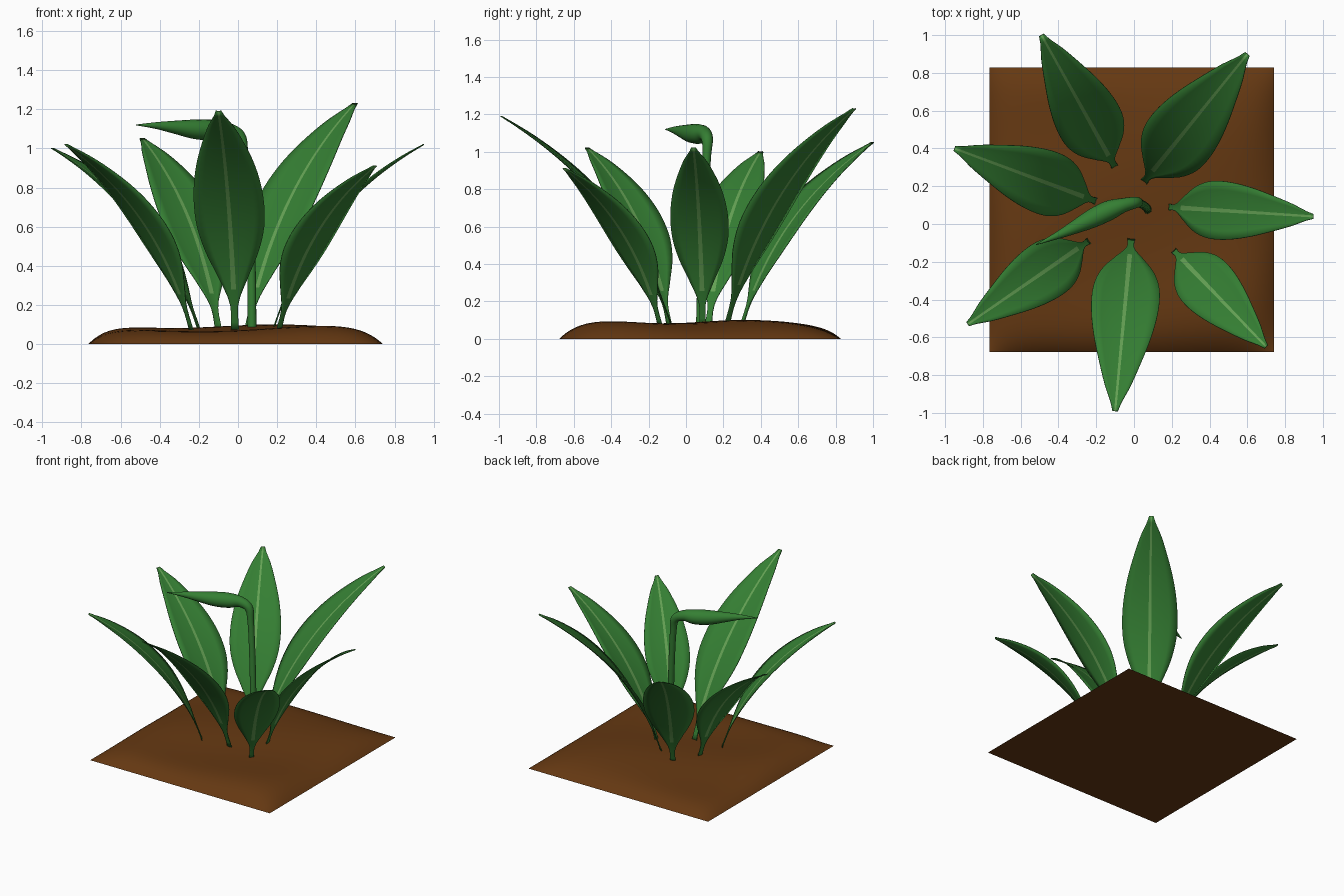
import bpy, bmesh, math
from mathutils import Vector

if "Cube" in bpy.data.objects:
    bpy.data.objects.remove(bpy.data.objects["Cube"])


def material(name, rgb):
    m = bpy.data.materials.new(name)
    m.diffuse_color = (*rgb, 1)
    m.use_nodes = True
    m.node_tree.nodes["Principled BSDF"].inputs["Base Color"].default_value = m.diffuse_color
    return m


leaf_mat = material("leaf_green", (0.035, 0.21, 0.033))
vein_mat = material("vein_green", (0.13, 0.36, 0.09))
soil_mat = material("soil_brown", (0.13, 0.04, 0.006))


def finish(name, bm, mats, angle=60):
    bmesh.ops.recalc_face_normals(bm, faces=bm.faces)
    me = bpy.data.meshes.new(name)
    bm.to_mesh(me)
    bm.free()
    for m in mats:
        me.materials.append(m)
    ob = bpy.data.objects.new(name, me)
    bpy.context.collection.objects.link(ob)
    bpy.ops.object.select_all(action='DESELECT')
    ob.select_set(True)
    bpy.context.view_layer.objects.active = ob
    bpy.ops.object.shade_smooth_by_angle(angle=math.radians(angle))
    return ob


def smooth_sample(pts, t):
    """Catmull-Rom sample through tuples, t in 0..1"""
    f = t * (len(pts) - 1)
    i = min(int(f), len(pts) - 2)
    u = f - i
    p = [pts[max(0, min(len(pts) - 1, i + k))] for k in (-1, 0, 1, 2)]
    return [0.5 * (2 * b + (c - a) * u + (2 * a - 5 * b + 4 * c - d) * u * u
                   + (3 * b - a - 3 * c + d) * u ** 3) for a, b, c, d in zip(*p)]


# Soil mound: square slab with rounded shoulders and gentle bumps
def soil():
    bm = bmesh.new()
    n, cx, cy, half = 40, -0.012, 0.075, 0.753
    grid = []
    for j in range(n + 1):
        v = math.sin((2 * j / n - 1) * math.pi / 2)
        row = []
        for i in range(n + 1):
            u = math.sin((2 * i / n - 1) * math.pi / 2)
            bump = 0.083 + 0.009 * math.sin(4 * u + 1.5 * v) + 0.009 * math.sin(5 * v - 2 * u + 0.5)
            z = bump * (1 - abs(u) ** 8) * (1 - abs(v) ** 8)
            row.append(bm.verts.new((cx + half * u, cy + half * v, z)))
        grid.append(row)
    for j in range(n):
        for i in range(n):
            bm.faces.new((grid[j][i], grid[j][i + 1], grid[j + 1][i + 1], grid[j + 1][i]))
    # flat underside
    rim = (grid[0] + [r[n] for r in grid[1:]] + grid[n][-2::-1]
           + [r[0] for r in grid[-2:0:-1]])
    bm.faces.new(rim)
    finish("soil", bm, [soil_mat])


# Leaf: arched blade on a short stalk, pale midrib strip down the middle
WIDTHS = [(0.11,), (0.12,), (0.42,), (0.75,), (0.95,), (1.0,), (0.95,), (0.82,),
          (0.62,), (0.38,), (0.08,)]


def leaf(name, base, tip, width, lift):
    b, e = Vector(base), Vector(tip)
    d = e - b
    ctrl = b + Vector((d.x * 0.25, d.y * 0.25, d.z * lift))
    side = Vector((-d.y, d.x, 0)).normalized()
    bm = bmesh.new()
    n, rows = 32, []
    for k in range(n + 1):
        t = k / n
        p = b * (1 - t) ** 2 + ctrl * 2 * t * (1 - t) + e * t * t
        tan = ((ctrl - b) * (1 - t) + (e - ctrl) * t).normalized()
        up = tan.cross(side)
        if up.z < 0:
            up = -up
        w = smooth_sample(WIDTHS, t)[0] * width / 2
        rib = min(w * 0.6, 0.014 * (1 - 0.6 * t))
        row = []
        for s in (-w, -w * 0.7, -w * 0.4 - rib * 0.4, -rib, 0, rib,
                  w * 0.4 + rib * 0.4, w * 0.7, w):
            cup = 0.12 * w * (s / w) ** 2
            row.append(bm.verts.new(p + side * s + up * cup))
        rows.append(row)
    for k in range(n):
        for i in range(8):
            f = bm.faces.new((rows[k][i], rows[k][i + 1], rows[k + 1][i + 1], rows[k + 1][i]))
            f.material_index = 1 if i in (3, 4) and k > 4 else 0
    ob = finish(name, bm, [leaf_mat, vein_mat])
    mod = ob.modifiers.new("thickness", 'SOLIDIFY')
    mod.thickness = 0.005
    mod.offset = 0


# Flower bud: round stem bending over into a swollen pointed spathe
def bud():
    path = [(0.072, 0.075, 0.05, 0.022), (0.068, 0.085, 0.40, 0.022),
            (0.05, 0.1, 0.72, 0.022), (0.03, 0.11, 0.96, 0.023),
            (0.01, 0.114, 1.06, 0.03), (-0.055, 0.1, 1.095, 0.038),
            (-0.13, 0.073, 1.095, 0.052), (-0.22, 0.03, 1.098, 0.05),
            (-0.32, -0.02, 1.108, 0.034), (-0.42, -0.067, 1.117, 0.017),
            (-0.52, -0.11, 1.12, 0.002)]
    bm = bmesh.new()
    n, seg, rings = 60, 16, []
    axis = Vector((0.43, -0.9, 0)).normalized()
    for k in range(n + 1):
        t = k / n
        x, y, z, r = smooth_sample(path, t)
        a = Vector(smooth_sample(path, max(0, t - 0.01))[:3])
        c = Vector(smooth_sample(path, min(1, t + 0.01))[:3])
        tan = (c - a).normalized()
        v = tan.cross(axis).normalized()
        u = v.cross(tan)
        rings.append([bm.verts.new(Vector((x, y, z)) + r * (u * math.cos(q) + v * math.sin(q)))
                      for q in (2 * math.pi * i / seg for i in range(seg))])
    for k in range(n):
        for i in range(seg):
            j = (i + 1) % seg
            bm.faces.new((rings[k][i], rings[k][j], rings[k + 1][j], rings[k + 1][i]))
    bm.faces.new(rings[0])
    bm.faces.new(rings[-1])
    finish("flower_bud", bm, [leaf_mat])


soil()
bud()
Z = 0.07
leaf("leaf_right", (0.18, 0.09, Z), (0.95, 0.04, 1.02), 0.31, 0.65)
leaf("leaf_front_right", (0.21, -0.14, Z), (0.70, -0.65, 0.91), 0.31, 0.65)
leaf("leaf_front", (-0.015, -0.08, Z), (-0.10, -0.99, 1.19), 0.36, 0.62)
leaf("leaf_front_left", (-0.24, -0.09, Z), (-0.88, -0.53, 1.02), 0.31, 0.65)
leaf("leaf_left", (-0.20, 0.12, Z), (-0.95, 0.40, 1.00), 0.34, 0.65)
leaf("leaf_back_left", (-0.10, 0.30, Z), (-0.49, 1.00, 1.05), 0.35, 0.63)
leaf("leaf_back_right", (0.05, 0.22, Z), (0.60, 0.90, 1.23), 0.38, 0.62)
